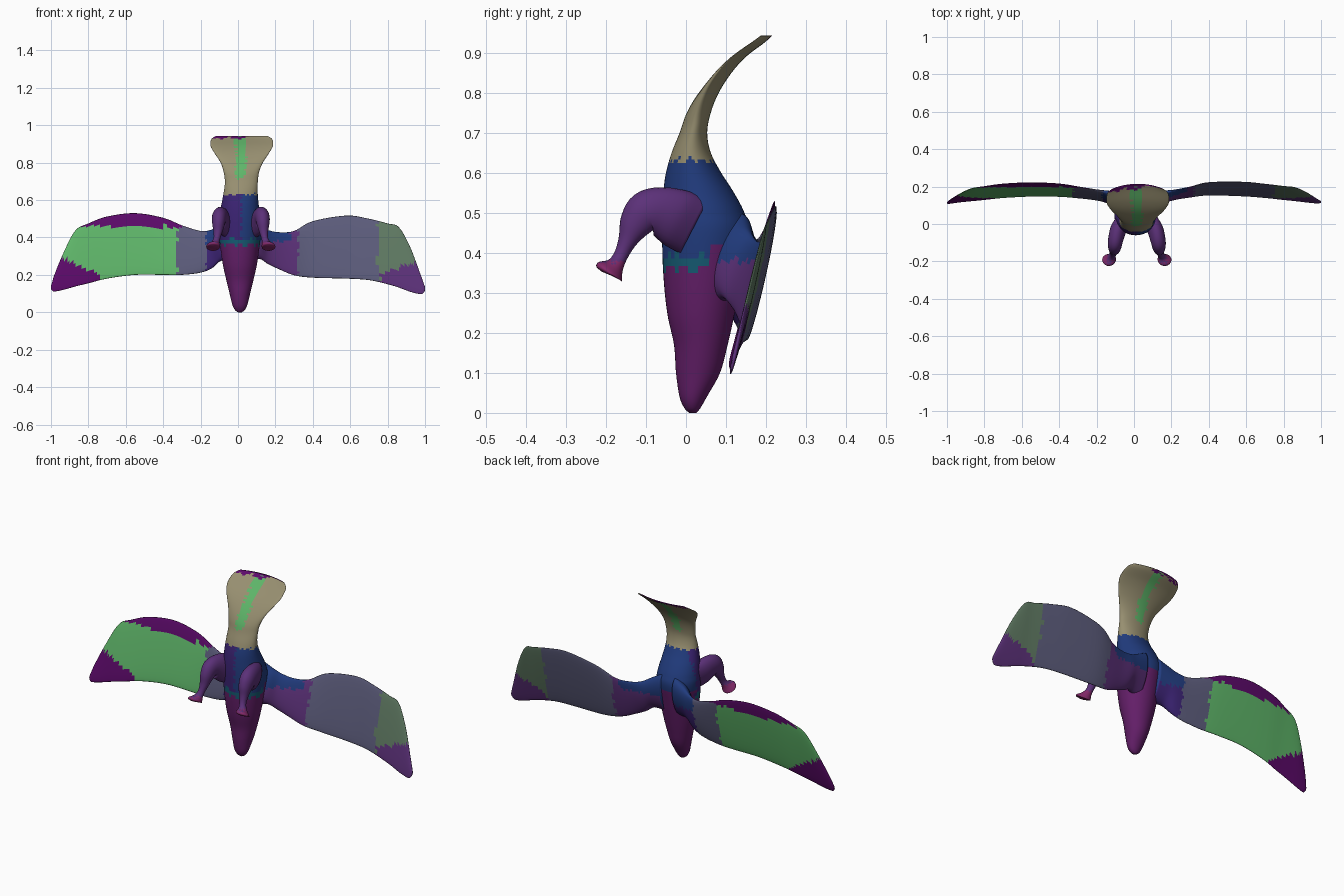
import bpy, bmesh, math, random
from mathutils import Vector

random.seed(4)
COLORS = {
    "plum": (100, 36, 105), "blue": (38, 62, 125), "violet": (62, 40, 115),
    "teal": (28, 92, 115), "tan": (150, 142, 112), "green": (95, 180, 105),
    "slate": (92, 92, 122), "moss": (95, 120, 98), "purple": (92, 18, 105),
    "pink": (130, 45, 105), "grape": (92, 52, 120),
}
NAMES = list(COLORS)
for n, c in COLORS.items():
    m = bpy.data.materials.new(n)
    m.diffuse_color = [(v / 255) ** 2.2 for v in c] + [1]


def smooth_rows(rows, steps):
    """Catmull-Rom interpolation of every column in a table."""
    out = []
    for i in range(len(rows) - 1):
        a, b, c, d = (rows[max(0, min(len(rows) - 1, i + k))] for k in (-1, 0, 1, 2))
        for s in range(steps):
            t = s / steps
            out.append([0.5 * (2 * q + (r - p) * t + (2 * p - 5 * q + 4 * r - u) * t * t
                               + (3 * q - p - 3 * r + u) * t ** 3)
                        for p, q, r, u in zip(a, b, c, d)])
    out.append(list(rows[-1]))
    return out


def loft(name, rings, color_at):
    bm = bmesh.new()
    vr = [[bm.verts.new(p) for p in ring] for ring in rings]
    n = len(vr[0])
    for a, b in zip(vr, vr[1:]):
        for i in range(n):
            j = (i + 1) % n
            bm.faces.new((a[i], a[j], b[j], b[i]))
    bm.faces.new(vr[0])
    bm.faces.new(vr[-1])
    bmesh.ops.recalc_face_normals(bm, faces=bm.faces)
    for f in bm.faces:
        c = f.calc_center_median()
        jit = Vector([random.uniform(-0.008, 0.008) for _ in range(3)])
        f.material_index = NAMES.index(color_at(c + jit))
        f.smooth = True
    me = bpy.data.meshes.new(name)
    bm.to_mesh(me)
    bm.free()
    for k in NAMES:
        me.materials.append(bpy.data.materials[k])
    ob = bpy.data.objects.new(name, me)
    bpy.context.collection.objects.link(ob)
    return ob


def angles(n):
    return [2 * math.pi * i / n for i in range(n)]


# Body, head and tail: z, front y, back y, half width, centre x
body_rows = [
    (0.0, 0.008, 0.026, 0.010, 0.01), (0.012, -0.004, 0.036, 0.026, 0.01),
    (0.04, -0.016, 0.052, 0.040, 0.01), (0.10, -0.025, 0.085, 0.055, 0.01),
    (0.17, -0.030, 0.104, 0.072, 0.01), (0.25, -0.047, 0.122, 0.090, 0.01),
    (0.35, -0.057, 0.142, 0.105, 0.01), (0.45, -0.060, 0.158, 0.115, 0.01),
    (0.50, -0.060, 0.146, 0.112, 0.01), (0.55, -0.057, 0.120, 0.104, 0.01),
    (0.60, -0.050, 0.088, 0.096, 0.012), (0.65, -0.036, 0.062, 0.090, 0.015),
    (0.70, -0.016, 0.053, 0.088, 0.018), (0.75, 0.002, 0.062, 0.095, 0.018),
    (0.80, 0.032, 0.082, 0.113, 0.02), (0.85, 0.074, 0.114, 0.145, 0.02),
    (0.89, 0.122, 0.150, 0.167, 0.02), (0.925, 0.178, 0.196, 0.163, 0.02),
    (0.943, 0.207, 0.215, 0.138, 0.02),
]
rings = []
for z, y0, y1, w, cx in smooth_rows(body_rows, 6):
    curl = 0.024 * max(0, min(1, (z - 0.72) / 0.2))
    ring = []
    for a in angles(48):
        ca = math.cos(a)
        ring.append((cx + w * ca, (y0 + y1) / 2 + (y1 - y0) / 2 * math.sin(a) - curl * ca * ca, z))
    rings.append(ring)


def body_color(c):
    if c.z < 0.36:
        return "plum"
    if c.z < 0.63:
        if c.y > 0.06:
            return "blue" if c.z > 0.42 else "plum"
        if c.z < 0.39:
            return "teal"
        return "violet" if c.x < 0.02 else "blue"
    if c.z > 0.932 and c.x < 0.05:
        return "purple"
    if -0.01 < c.x < 0.04 and c.z > 0.72:
        return "green"
    return "tan"


loft("body_and_tail", rings, body_color)

# Wings: x, lower z, upper z, half thickness, backward bow
left_rows = [
    (-0.03, 0.27, 0.50, 0.055, -0.060), (-0.09, 0.275, 0.47, 0.045, -0.040),
    (-0.14, 0.235, 0.442, 0.026, -0.012), (-0.20, 0.212, 0.435, 0.016, 0.003),
    (-0.30, 0.200, 0.465, 0.011, 0.015), (-0.40, 0.200, 0.505, 0.009, 0.022),
    (-0.55, 0.200, 0.530, 0.009, 0.023), (-0.70, 0.180, 0.512, 0.009, 0.020),
    (-0.80, 0.155, 0.475, 0.008, 0.015), (-0.87, 0.138, 0.437, 0.008, 0.012),
    (-0.93, 0.121, 0.325, 0.007, 0.010), (-0.98, 0.111, 0.205, 0.006, 0.006),
    (-0.994, 0.116, 0.160, 0.005, 0.004), (-1.0, 0.126, 0.142, 0.003, 0.004),
]
right_rows = [
    (0.05, 0.27, 0.50, 0.055, -0.060), (0.115, 0.285, 0.465, 0.045, -0.040),
    (0.16, 0.258, 0.440, 0.028, -0.014), (0.22, 0.230, 0.428, 0.017, 0.003),
    (0.30, 0.198, 0.435, 0.012, 0.020), (0.40, 0.185, 0.487, 0.010, 0.033),
    (0.58, 0.180, 0.517, 0.009, 0.029), (0.70, 0.172, 0.500, 0.009, 0.022),
    (0.80, 0.150, 0.475, 0.008, 0.016), (0.86, 0.132, 0.455, 0.008, 0.014),
    (0.92, 0.110, 0.350, 0.007, 0.012), (0.975, 0.097, 0.205, 0.006, 0.010),
    (0.993, 0.105, 0.155, 0.005, 0.010), (1.0, 0.118, 0.135, 0.003, 0.010),
]


def left_color(c):
    if c.x > -0.17:
        return "blue" if c.z > 0.36 else "violet"
    if c.x > -0.33:
        return "purple" if c.z > 0.455 else "slate"
    if c.z > 0.46:
        return "purple"
    if c.z < 0.20 + (-c.x - 0.75) * 0.5 and c.x < -0.74:
        return "purple"
    return "green"


def right_color(c):
    if c.x < 0.28 and c.z > 0.38:
        return "blue"
    if c.x < 0.32:
        return "grape"
    if c.x > 0.76 and c.z < 0.22 + (c.x - 0.8) * 0.3:
        return "grape"
    return "moss" if c.x > 0.75 else "slate"


for name, rows, col in (("left_wing", left_rows, left_color), ("right_wing", right_rows, right_color)):
    rings = []
    for x, lo, hi, th, bow in smooth_rows(rows, 6):
        ring = []
        for a in angles(40):
            z = (lo + hi) / 2 + (hi - lo) / 2 * math.cos(a)
            ring.append((x, 0.102 + 0.225 * (z - 0.1) + bow + th * math.sin(a), z))
        rings.append(ring)
    loft(name, rings, col)

# Legs: x, y, z along the limb, half width across, half depth
leg_rows = [
    (0.075, 0.02, 0.465, 0.040, 0.075), (0.095, -0.02, 0.485, 0.045, 0.074),
    (0.108, -0.065, 0.502, 0.043, 0.063), (0.116, -0.103, 0.500, 0.039, 0.052),
    (0.119, -0.128, 0.468, 0.033, 0.040), (0.122, -0.146, 0.430, 0.024, 0.024),
    (0.128, -0.162, 0.395, 0.018, 0.018), (0.138, -0.176, 0.370, 0.024, 0.022),
    (0.147, -0.189, 0.354, 0.036, 0.037), (0.149, -0.193, 0.348, 0.034, 0.036),
    (0.149, -0.194, 0.346, 0.020, 0.020),
]
path = smooth_rows(leg_rows, 5)
for name, side in (("right_leg", 1), ("left_leg", -1)):
    rings = []
    for i, (x, y, z, w, d) in enumerate(path):
        p, q = path[max(0, i - 3)], path[min(len(path) - 1, i + 3)]
        t = Vector((q[1] - p[1], q[2] - p[2])).normalized()
        rings.append([(0.015 + side * (x + w * math.cos(a)),
                       y - t.y * d * math.sin(a), z + t.x * d * math.sin(a)) for a in angles(24)])
    loft(name, rings, lambda c: "pink" if c.z < 0.375 and c.y < -0.15 else "grape")
